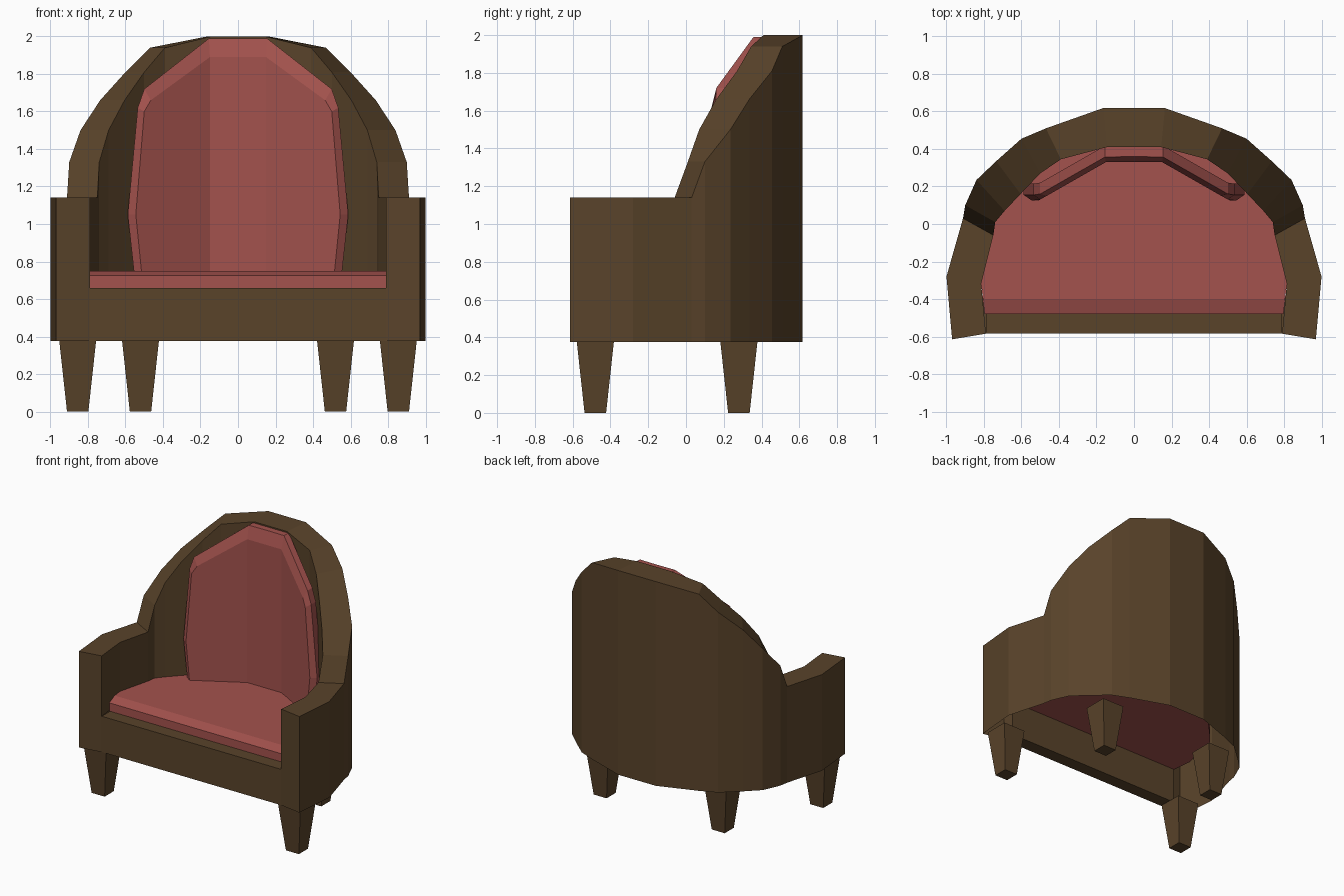
import bpy, bmesh

if "Cube" in bpy.data.objects:
    bpy.data.objects.remove(bpy.data.objects["Cube"])


def material(name, rgb):
    m = bpy.data.materials.new(name)
    m.diffuse_color = (*rgb, 1)
    m.use_nodes = True
    m.node_tree.nodes["Principled BSDF"].inputs["Base Color"].default_value = m.diffuse_color
    return m


WOOD = material("brown", (0.10, 0.056, 0.023))
CLOTH = material("red", (0.37, 0.085, 0.075))


def build(name, faces, mat, mirror=True):
    """Make an object from faces given as point lists; mirror them across x = 0 and weld."""
    bm = bmesh.new()
    for f in faces:
        bm.faces.new([bm.verts.new(p) for p in f])
        if mirror:
            bm.faces.new([bm.verts.new((-x, y, z)) for x, y, z in reversed(f)])
    bmesh.ops.remove_doubles(bm, verts=bm.verts, dist=0.0005)
    bmesh.ops.recalc_face_normals(bm, faces=bm.faces)
    me = bpy.data.meshes.new(name)
    bm.to_mesh(me)
    bm.free()
    me.materials.append(mat)
    ob = bpy.data.objects.new(name, me)
    bpy.context.collection.objects.link(ob)
    return ob


def strip(a, b):
    """Quads between two equally long point rows."""
    return [[a[i], a[i + 1], b[i + 1], b[i]] for i in range(len(a) - 1)]


def box_faces(lo, hi):
    """Closed sides between two rings, plus both caps."""
    return strip(lo + lo[:1], hi + hi[:1]) + [lo, hi]


BASE, SEAT, ARM = 0.375, 0.66, 1.14

# Stations along one half of the shell: outer x, y, inner x, y, top z
stations = [
    (0.97, -0.615, 0.79, -0.585, ARM),
    (1.00, -0.28, 0.815, -0.32, ARM),
    (0.912, 0.03, 0.75, -0.06, ARM),
    (0.90, 0.10, 0.74, 0.01, 1.33),
    (0.84, 0.235, 0.69, 0.07, 1.50),
    (0.735, 0.335, 0.605, 0.16, 1.66),
    (0.60, 0.455, 0.50, 0.27, 1.81),
    (0.47, 0.51, 0.39, 0.345, 1.94),
    (0.165, 0.618, 0.145, 0.41, 2.00),
    (0.0, 0.618, 0.0, 0.41, 2.00),
]

# Shell: outer wall, rim, inner wall and arm fronts (hollow underneath)
out_low = [(s[0], s[1], BASE) for s in stations]
out_top = [(s[0], s[1], s[4]) for s in stations]
in_top = [(s[2], s[3], s[4]) for s in stations]
in_low = [(s[2], s[3], SEAT) for s in stations]
arm_foot = (in_low[0][0], in_low[0][1], BASE)
shell = strip(out_low, out_top) + strip(out_top, in_top) + strip(in_top, in_low)
# Split the first arm section so its sharp step to the raised rim stays clean
shell.append([out_low[0], out_top[0], in_top[0], in_low[0], arm_foot])
build("shell", shell, WOOD)

# Front board below the seat
ring = [(-0.79, -0.585), (0.79, -0.585), (0.79, -0.48), (-0.79, -0.48)]
build("front_board", box_faces([(x, y, BASE) for x, y in ring],
                               [(x, y, SEAT) for x, y in ring]), WOOD, mirror=False)

# Seat cushion: fills the inner plan, front edge bevelled
plan = [(s[2], s[3]) for s in stations[1:-1]]
front, bevel = (0.797, -0.48), (0.806, -0.40)
side = [front, bevel] + plan + [(0, 0.41)]
low = [(x, y, SEAT) for x, y in side]
top = [(x, y, 0.75) for x, y in side]
top[0] = (*front, 0.725)
seat = strip(low, top)
seat.append(low + [(0, -0.48, SEAT)])
seat.append(top[1:] + [(0, -0.40, 0.75)])
seat.append([top[0], top[1], (0, -0.40, 0.75), (0, -0.48, 0.725)])
seat.append([low[0], top[0], (0, -0.48, 0.725), (0, -0.48, SEAT)])
build("seat_cushion", seat, CLOTH)


# Back cushion: three bent panels with a bevelled edge
def bend(x, z, push):
    return (x, max(0.125, 0.33 - 0.57 * max(0, x - 0.15)) + push, z)


face = [(0, 1.89), (0.15, 1.89), (0.465, 1.66), (0.50, 1.60), (0.545, 1.05), (0.51, 0.70)]
edge = [(0, 1.99), (0.155, 1.99), (0.50, 1.72), (0.535, 1.62), (0.588, 1.05), (0.55, 0.70)]
f = [bend(x, z, 0) for x, z in face]
e = [bend(x, z, 0.03) for x, z in edge]
b = [bend(x, z, 0.09) for x, z in edge]
fold, mid = bend(0.15, 0.70, 0), bend(0, 0.70, 0)
back = strip(f, e) + strip(e, b)
back += [[f[0], f[1], fold, mid], f[1:] + [fold]]
build("back_cushion", back, CLOTH)

# Tapered legs
for name, cx, cy in (("front_leg", 0.855, -0.48), ("back_leg", 0.52, 0.28)):
    for label, sx in (("right", 1), ("left", -1)):
        rings = [[(sx * cx + i * r, cy + j * r, z)
                  for i, j in ((-1, -1), (1, -1), (1, 1), (-1, 1))]
                 for r, z in ((0.057, 0), (0.098, BASE))]
        build(f"{name}_{label}", box_faces(*rings), WOOD, mirror=False)
